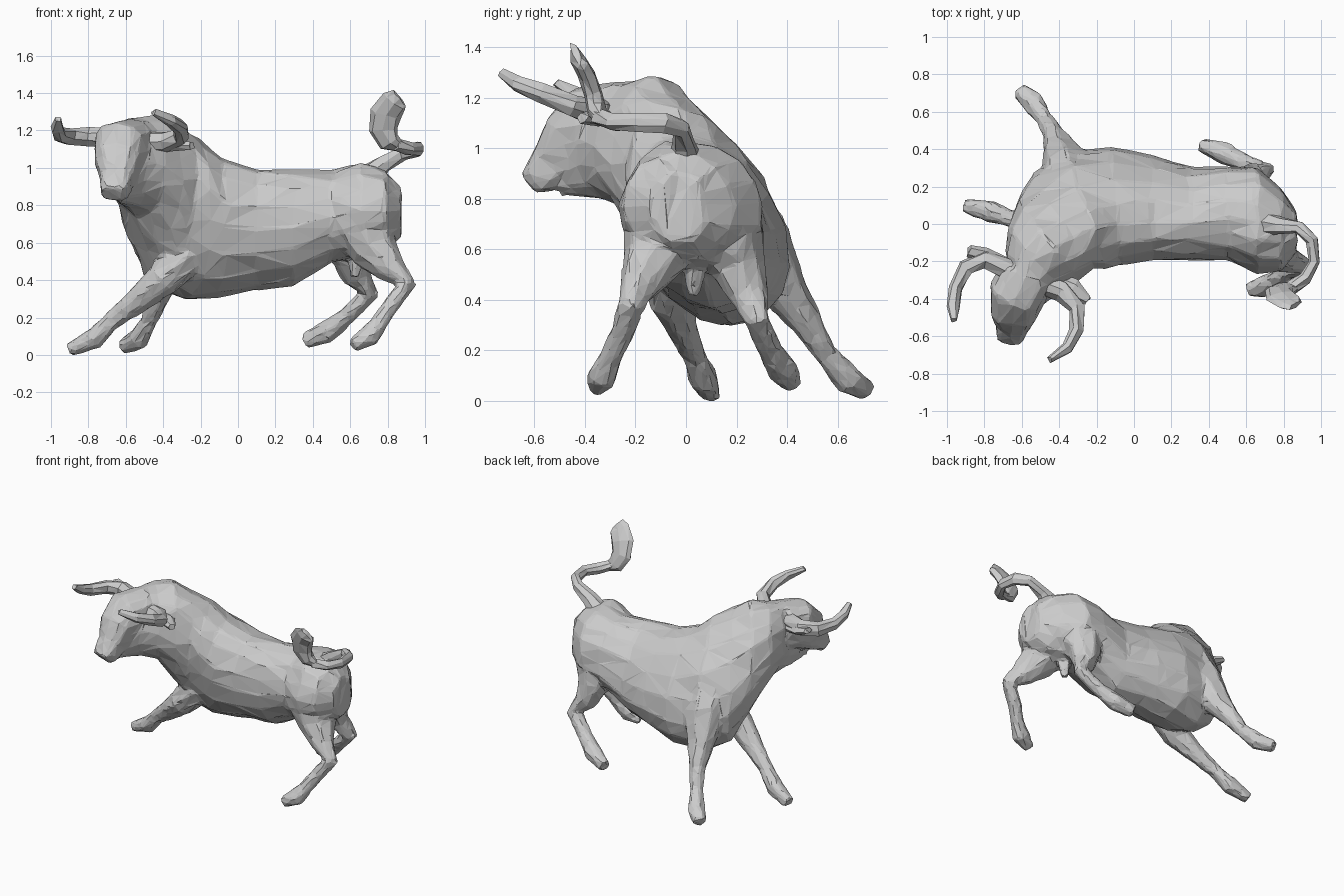
import bpy, bmesh, math, random
from mathutils import Vector

random.seed(4)
cube = bpy.data.objects.get("Cube")
if cube:
    bpy.data.objects.remove(cube, do_unlink=True)

hide = bpy.data.materials.new("plain_grey")
hide.use_nodes = True
GREY = (0.6, 0.6, 0.6, 1)
hide.diffuse_color = GREY
hide.node_tree.nodes["Principled BSDF"].inputs["Base Color"].default_value = GREY


def squared(v, power):
    return math.copysign(abs(v) ** power, v)


def loft(name, rings, sides, jitter=0.006, power=1.0, pinch=0.0):
    """Closed faceted skin over rings given as (centre, side vector, up vector)."""
    bm = bmesh.new()
    loops = []
    for c, s, u in rings:
        loop = []
        for i in range(sides):
            a = math.tau * i / sides
            up = squared(math.sin(a), power)
            p = c + s * squared(math.cos(a), power) * (1 - pinch * up) + u * up
            p += Vector(random.uniform(-jitter, jitter) for _ in range(3))
            loop.append(bm.verts.new(p))
        loops.append(loop)
    for a, b in zip(loops, loops[1:]):
        for i in range(sides):
            j = (i + 1) % sides
            bm.faces.new((a[i], a[j], b[j], b[i]))
    bm.faces.new(loops[0])
    bm.faces.new(loops[-1])
    bmesh.ops.triangulate(bm, faces=bm.faces)
    bmesh.ops.recalc_face_normals(bm, faces=bm.faces)
    mesh = bpy.data.meshes.new(name)
    bm.to_mesh(mesh)
    bm.free()
    mesh.materials.append(hide)
    obj = bpy.data.objects.new(name, mesh)
    bpy.context.collection.objects.link(obj)
    return obj


def limb(name, path, sides=8, ref=(0, 0, 1), power=1.0):
    """Tube through points (x, y, z, half width, half height)."""
    pts = [Vector(p[:3]) for p in path]
    rings = []
    for i, p in enumerate(path):
        t = (pts[min(i + 1, len(pts) - 1)] - pts[max(i - 1, 0)]).normalized()
        s = t.cross(Vector(ref)).normalized()
        rings.append((pts[i], s * p[3], s.cross(t) * p[-1]))
    return loft(name, rings, sides, power=power)


# Torso, neck and jaw: x, y, z, half width, half height, yaw, lean
spine = [
    (.865, -.03, .77, .11, .14, 0, 0),
    (.79, -.03, .775, .22, .215, 0, 0),
    (.66, .02, .78, .285, .255, 0, 0),
    (.50, .055, .745, .25, .25, 0, .02),
    (.30, .05, .68, .245, .305, 0, .05),
    (.10, .08, .67, .27, .32, 0, .07),
    (-.10, .09, .68, .30, .37, -5, .09),
    (-.25, .07, .72, .31, .43, -20, .10),
    (-.38, .01, .79, .285, .43, -32, .10),
    (-.46, -.085, .92, .265, .36, -38, .05),
    (-.53, -.19, 1.01, .225, .265, -40, 0),
    (-.585, -.29, 1.03, .17, .235, -34, 0),
    (-.61, -.37, .99, .14, .195, -20, 0),
    (-.64, -.46, .935, .105, .13, -15, 0),
]
rings = []
for x, y, z, w, h, yaw, lean in spine:
    s = Vector((math.sin(math.radians(yaw)), math.cos(math.radians(yaw)), 0))
    rings.append((Vector((x, y, z)), s * w, Vector((0, 0, h)) - s * lean))
body = loft("body", rings, 16, .01, pinch=.06)

# Head, legs and underside, fused into the body below
fused = [body]
fused.append(limb("head", [
    (-.57, -.27, 1.10, .14, .16), (-.625, -.37, 1.09, .15, .165),
    (-.64, -.45, 1.02, .125, .14), (-.65, -.53, .935, .09, .09),
    (-.66, -.59, .88, .08, .065), (-.665, -.61, .86, .065, .05)], 12, power=.75))
fused.append(limb("front_right_leg", [
    (-.28, -.04, .54, .12), (-.41, -.06, .40, .09), (-.55, -.01, .28, .062),
    (-.68, .035, .175, .046), (-.77, .07, .085, .058), (-.90, .10, .03, .04)]))
fused.append(limb("front_left_leg", [
    (-.33, .18, .78, .155), (-.36, .29, .61, .14), (-.395, .385, .44, .095),
    (-.43, .48, .30, .06), (-.475, .56, .18, .046), (-.53, .64, .085, .058),
    (-.61, .715, .04, .042)], ref=(1, 0, 0)))
fused.append(limb("back_left_leg", [
    (.60, .14, .66, .17), (.60, .21, .53, .11), (.635, .25, .42, .075), (.70, .28, .325, .05),
    (.58, .33, .205, .046), (.48, .38, .125, .058), (.36, .42, .075, .042)], ref=(0, 1, 0)))
fused.append(limb("back_right_leg", [
    (.68, -.08, .69, .18), (.73, -.13, .56, .125), (.82, -.185, .455, .075),
    (.90, -.215, .375, .052), (.82, -.255, .27, .046), (.75, -.30, .17, .046),
    (.70, -.33, .10, .06), (.61, -.355, .05, .038)], ref=(0, 1, 0)))
fused.append(limb("underside", [
    (.64, .03, .60, .04), (.63, .03, .49, .04), (.62, .03, .42, .025)], ref=(1, 0, 0)))

# Fuse into one skin, soften the joins, then break into irregular facets
bpy.ops.object.select_all(action='DESELECT')
for o in fused:
    o.select_set(True)
bpy.context.view_layer.objects.active = body
bpy.ops.object.join()
remesh = body.modifiers.new("fuse", 'REMESH')
remesh.mode = 'VOXEL'
remesh.voxel_size = 0.014
soft = body.modifiers.new("soften", 'SMOOTH')
soft.iterations = 4
facet = body.modifiers.new("facets", 'DECIMATE')
facet.ratio = 0.065
bpy.ops.object.convert(target='MESH')
for v in body.data.vertices:
    v.co += v.normal * random.uniform(-.002, .005)
body.data.polygons.foreach_set("use_smooth", [False] * len(body.data.polygons))

# Horns
limb("left_horn", [
    (-.52, -.31, 1.14, .055), (-.39, -.36, 1.145, .055), (-.305, -.45, 1.17, .045),
    (-.305, -.57, 1.215, .04), (-.36, -.66, 1.255, .035), (-.45, -.725, 1.295, .018)], 7)
limb("right_horn", [
    (-.66, -.25, 1.16, .055), (-.80, -.19, 1.165, .05), (-.90, -.235, 1.17, .048),
    (-.955, -.34, 1.18, .04), (-.965, -.44, 1.215, .035), (-.96, -.515, 1.26, .018)], 7)

# Ears
limb("left_ear", [
    (-.45, -.28, 1.11, .04, .03), (-.33, -.345, 1.12, .055, .03),
    (-.245, -.41, 1.12, .025, .02)], 6)
limb("right_ear", [
    (-.68, -.22, 1.13, .04, .03), (-.80, -.17, 1.15, .045, .035),
    (-.885, -.145, 1.18, .03, .02)], 6)

# Tail and its flat tuft
limb("tail", [
    (.70, .0, .95, .07), (.78, -.01, 1.02, .05), (.88, -.02, 1.08, .038),
    (.955, -.09, 1.10, .037), (.965, -.20, 1.10, .036), (.92, -.29, 1.10, .034),
    (.84, -.345, 1.125, .036)], 7)
limb("tail_tuft", [
    (.87, -.33, 1.11, .02, .03), (.81, -.35, 1.14, .035, .06), (.775, -.365, 1.21, .035, .08),
    (.79, -.395, 1.29, .035, .085), (.835, -.425, 1.355, .03, .075),
    (.865, -.435, 1.375, .02, .055)], 8, (1, 0, 0))
